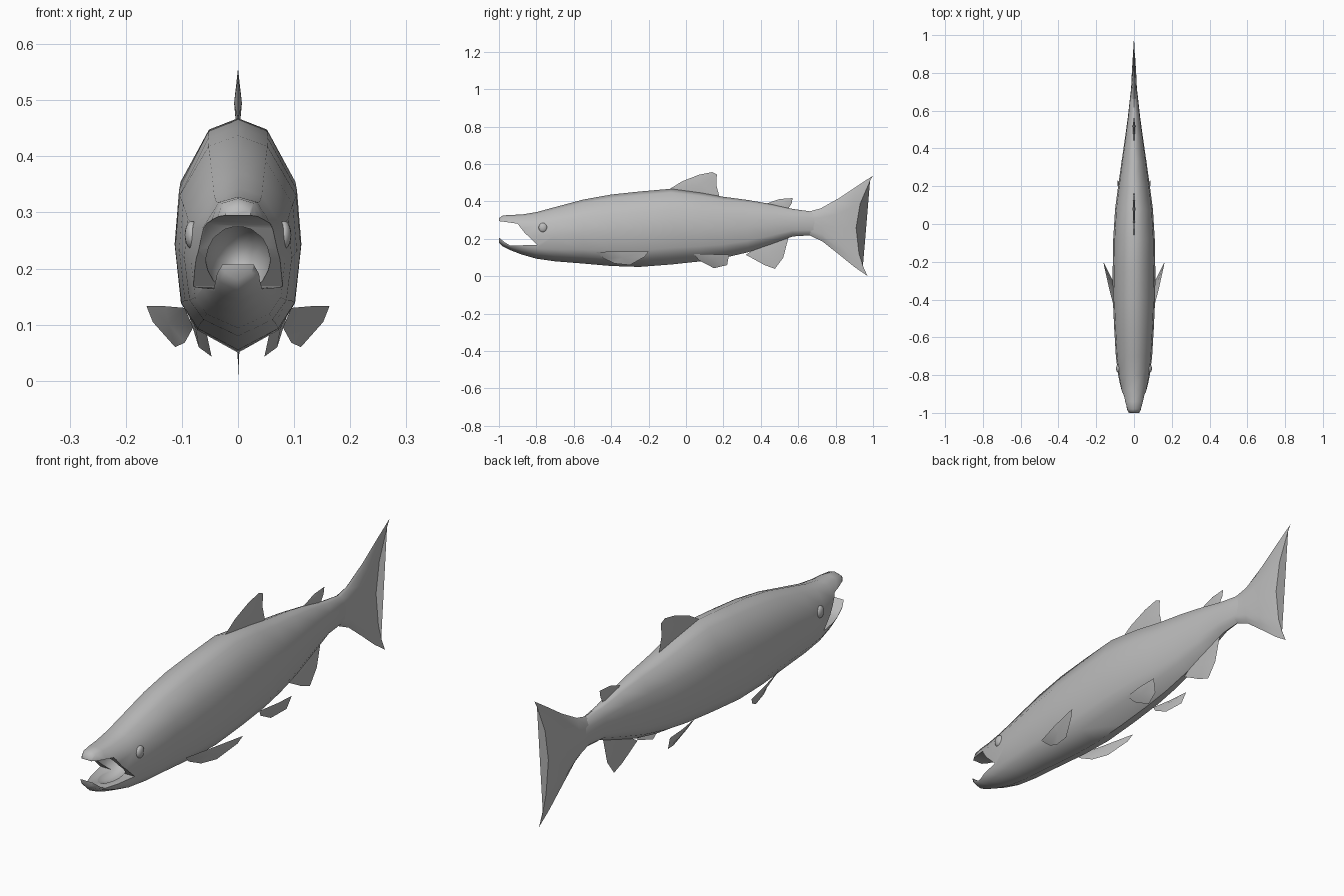
import bpy
import bmesh
from mathutils import Vector

default_cube = bpy.data.objects.get("Cube")
if default_cube:
    bpy.data.objects.remove(default_cube, do_unlink=True)

# One plain colour for the whole fish
grey = bpy.data.materials.new("plain grey")
grey.use_nodes = True
grey.diffuse_color = (0.5, 0.5, 0.5, 1)
grey.node_tree.nodes["Principled BSDF"].inputs["Base Color"].default_value = (0.5, 0.5, 0.5, 1)


def finish(bm, name):
    """Turn a bmesh into a linked object with the grey material."""
    bmesh.ops.recalc_face_normals(bm, faces=bm.faces[:])
    mesh = bpy.data.meshes.new(name)
    bm.to_mesh(mesh)
    bm.free()
    mesh.materials.append(grey)
    obj = bpy.data.objects.new(name, mesh)
    bpy.context.collection.objects.link(obj)
    return obj


def select_only(obj):
    bpy.ops.object.select_all(action="DESELECT")
    obj.select_set(True)
    bpy.context.view_layer.objects.active = obj


def smooth(obj):
    select_only(obj)
    bpy.ops.object.shade_smooth_by_angle(angle=1.0)


# Half of the body's cross-section: (width factor, height factor), top to bottom
HALF = [(0, 1), (.47, .95), (.93, .72), (1, .48), (.9, .22), (.64, .1), (0, 0)]
RING = HALF + [(-w, h) for w, h in reversed(HALF[1:-1])]


def loft(name, sections):
    """Skin rings given as top point, bottom point, half width, bulge, fullness."""
    bm = bmesh.new()
    rings = []
    for top, bottom, width, bulge, power in sections:
        ring = []
        for w, h in RING:
            sign = -1 if w < 0 else 1
            y = bottom[0] + (top[0] - bottom[0]) * h + bulge * h * (1 - h) * 4
            z = bottom[1] + (top[1] - bottom[1]) * h
            ring.append(bm.verts.new((sign * width * abs(w) ** power, y, z)))
        rings.append(ring)
    count = len(RING)
    for a, b in zip(rings, rings[1:]):
        for i in range(count):
            j = (i + 1) % count
            bm.faces.new((a[i], a[j], b[j], b[i]))
    bm.faces.new(rings[0])
    bm.faces.new(rings[-1])
    return finish(bm, name)


def fin(name, outline, thickness):
    """Thin lens: a fan from a raised centre to the outline on both sides."""
    points = [Vector(p) for p in outline]
    centre = sum(points, Vector()) / len(points)
    normal = Vector()
    for p, q in zip(points, points[1:] + points[:1]):
        normal += (p - centre).cross(q - centre)
    normal.normalize()
    bm = bmesh.new()
    rim = [bm.verts.new(p) for p in points]
    for side in (1, -1):
        hub = bm.verts.new(centre + normal * thickness * side)
        for p, q in zip(rim, rim[1:] + rim[:1]):
            bm.faces.new((p, q, hub))
    smooth(finish(bm, name))


# Body: y, top, bottom, half width
BODY = [
    (-1, .31, .18, .03), (-.98, .325, .16, .042), (-.94, .328, .14, .054),
    (-.88, .33, .117, .068), (-.8, .343, .094, .084), (-.7, .37, .08, .096),
    (-.55, .41, .068, .105), (-.4, .437, .055, .112), (-.25, .453, .05, .113),
    (-.08, .468, .063, .11), (.08, .447, .08, .1), (.2, .425, .098, .084),
    (.33, .408, .128, .066), (.46, .385, .172, .047), (.57, .36, .213, .032),
    (.68, .345, .22, .02), (.72, .34, .23, .01),
]
body = loft("body", [((y, t), (y, b), w, 0, min(1, .5 + (y + 1) * 2))
                     for y, t, b, w in BODY])

# Open mouth: a wedge through the jaws and a scooped throat
bm = bmesh.new()
WEDGE = [(-1.1, .3), (-.99, .294), (-.9, .281), (-.865, .235), (-.795, .168),
         (-.94, .164), (-.97, .182), (-1, .207), (-1.1, .21)]
side = bm.faces.new([bm.verts.new((-.2, y, z)) for y, z in WEDGE])
moved = bmesh.ops.extrude_face_region(bm, geom=[side])["geom"]
bmesh.ops.translate(bm, vec=(.4, 0, 0),
                    verts=[v for v in moved if isinstance(v, bmesh.types.BMVert)])
wedge = finish(bm, "mouth_cutter")

bm = bmesh.new()
bmesh.ops.create_uvsphere(bm, u_segments=16, v_segments=10, radius=1)
bmesh.ops.scale(bm, vec=(.058, .12, .066), verts=bm.verts[:])
bmesh.ops.translate(bm, vec=(0, -.84, .217), verts=bm.verts[:])
throat = finish(bm, "throat_cutter")

for cutter in (wedge, throat):
    cutter.hide_render = True
    select_only(body)
    cut = body.modifiers.new("mouth", "BOOLEAN")
    cut.operation = "DIFFERENCE"
    cut.solver = "EXACT"
    cut.object = cutter
    bpy.ops.object.modifier_apply(modifier=cut.name)
    bpy.data.objects.remove(cutter, do_unlink=True)
smooth(body)

# Forked tail: sections spread out towards the two tips
tail = loft("tail_fin", [
    ((.66, .347), (.66, .219), .021, 0, 1),
    ((.72, .363), (.73, .186), .015, 0, 1),
    ((.82, .419), (.82, .115), .011, -.01, 1),
    ((.92, .486), (.9, .05), .007, -.04, 1),
    ((1, .538), (.97, .002), .001, -.075, 1),
])
smooth(tail)

# Fins on the centre line: (y, z) outlines reaching into the body
MIDDLE = {
    "dorsal_fin": [(-.09, .465), (-.02, .508), (.07, .543), (.14, .557), (.165, .545),
                   (.162, .49), (.18, .42), (.05, .43)],
    "adipose_fin": [(.42, .385), (.5, .413), (.57, .418), (.565, .39), (.54, .35)],
    "anal_fin": [(.32, .115), (.42, .06), (.475, .04), (.52, .1), (.55, .215), (.42, .18)],
}
for name, outline in MIDDLE.items():
    fin(name, [(0, y, z) for y, z in outline], .007)

# Paired fins and eyes
PAIRED = {
    "pectoral_fin": [(.095, -.48, .13), (.13, -.35, .133), (.163, -.2, .133),
                     (.152, -.22, .105), (.112, -.3, .06), (.095, -.38, .068), (.08, -.44, .095)],
    "pelvic_fin": [(.07, .04, .12), (.084, .14, .118), (.087, .23, .115),
                   (.07, .22, .06), (.047, .15, .043), (.056, .07, .085)],
}
for label, s in (("left", 1), ("right", -1)):
    for name, outline in PAIRED.items():
        fin(label + "_" + name, [(s * x, y, z) for x, y, z in outline], .006)
    bm = bmesh.new()
    bmesh.ops.create_uvsphere(bm, u_segments=16, v_segments=10, radius=1)
    bmesh.ops.scale(bm, vec=(.013, .023, .025), verts=bm.verts[:])
    bmesh.ops.translate(bm, vec=(s * .082, -.765, .26), verts=bm.verts[:])
    smooth(finish(bm, label + "_eye"))
